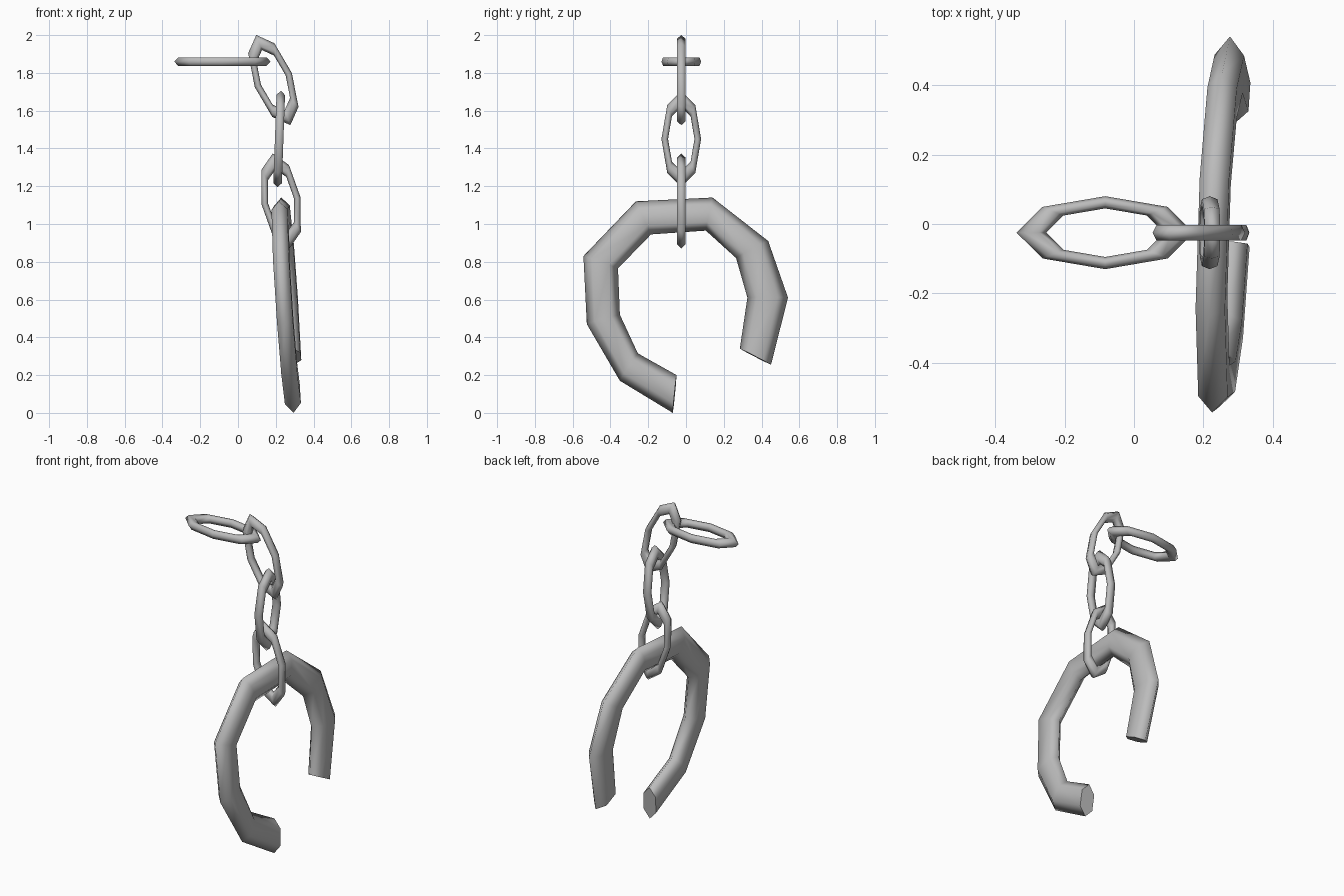
import bpy, bmesh, math
from mathutils import Vector

if "Cube" in bpy.data.objects:
    bpy.data.objects.remove(bpy.data.objects["Cube"])

metal = bpy.data.materials.new("grey_metal")
metal.diffuse_color = (0.5, 0.5, 0.5, 1)
metal.use_nodes = True
metal.node_tree.nodes["Principled BSDF"].inputs["Base Color"].default_value = metal.diffuse_color
SIDES = 6


def tube(name, rings, closed):
    """Skin a list of vertex rings, capping the ends of an open tube."""
    bm = bmesh.new()
    loops = [[bm.verts.new(p) for p in ring] for ring in rings]
    n = len(loops)
    for i in range(n if closed else n - 1):
        a, b = loops[i], loops[(i + 1) % n]
        for j in range(SIDES):
            k = (j + 1) % SIDES
            bm.faces.new((a[j], a[k], b[k], b[j])).smooth = True
    if not closed:
        bm.faces.new(loops[0])
        bm.faces.new(loops[-1])
        for e in bm.edges:
            if any(len(f.verts) == SIDES for f in e.link_faces):
                e.smooth = False
    bmesh.ops.recalc_face_normals(bm, faces=bm.faces)
    mesh = bpy.data.meshes.new(name)
    bm.to_mesh(mesh)
    bm.free()
    mesh.materials.append(metal)
    bpy.context.collection.objects.link(bpy.data.objects.new(name, mesh))


def link(name, center, long_axis, side_axis):
    """Stretched eight-segment ring with a hexagonal wire."""
    c, u, v = Vector(center), Vector(long_axis).normalized(), Vector(side_axis).normalized()
    w = u.cross(v)
    rings = []
    for i in range(8):
        t = math.tau * i / 8
        ring = []
        for j in range(SIDES):
            p = math.tau * j / SIDES
            r = 0.833 + 0.167 * math.cos(p)
            ring.append(c + u * (0.255 * r * math.cos(t)) + v * (0.105 * r * math.sin(t))
                        + w * (0.026 * math.sin(p)))
        rings.append(ring)
    tube(name, rings, True)


# Chain, alternating orientation from the flat end link downwards
link("chain_link_end", (-0.083, -0.025, 1.86), (1, 0, 0), (0, 1, 0))
link("chain_link_upper", (0.187, -0.025, 1.762), (-0.09, 0, 0.238), (0.238, 0, 0.09))
link("chain_link_middle", (0.218, -0.025, 1.45), (0.018, 0, 0.5), (0, 1, 0))
link("chain_link_lower", (0.228, -0.025, 1.122), (-0.044, 0, 0.25), (0.25, 0, 0.044))

# Open shackle: outer and inner outline in (y, z), leaning slightly in x
outer = [(-0.07, 0.0), (-0.35, 0.17), (-0.525, 0.47), (-0.543, 0.83), (-0.265, 1.12),
         (0.14, 1.14), (0.435, 0.91), (0.54, 0.61), (0.45, 0.255)]
inner = [(-0.05, 0.20), (-0.255, 0.315), (-0.35, 0.52), (-0.36, 0.765), (-0.185, 0.945),
         (0.105, 0.965), (0.265, 0.82), (0.325, 0.61), (0.285, 0.34)]


def on_plane(y, z):
    return Vector((0.296 - 0.063 * z + 0.035 * y, y, z))


normal = Vector((1, -0.035, 0.063)).normalized()
rings = []
for o, i in zip(outer, inner):
    po, pi = on_plane(*o), on_plane(*i)
    mid, half = (po + pi) / 2, (po - pi) / 2
    rings.append([mid + half * math.cos(math.tau * j / SIDES)
                  + normal * (0.049 * math.sin(math.tau * j / SIDES)) for j in range(SIDES)])
tube("shackle", rings, False)
